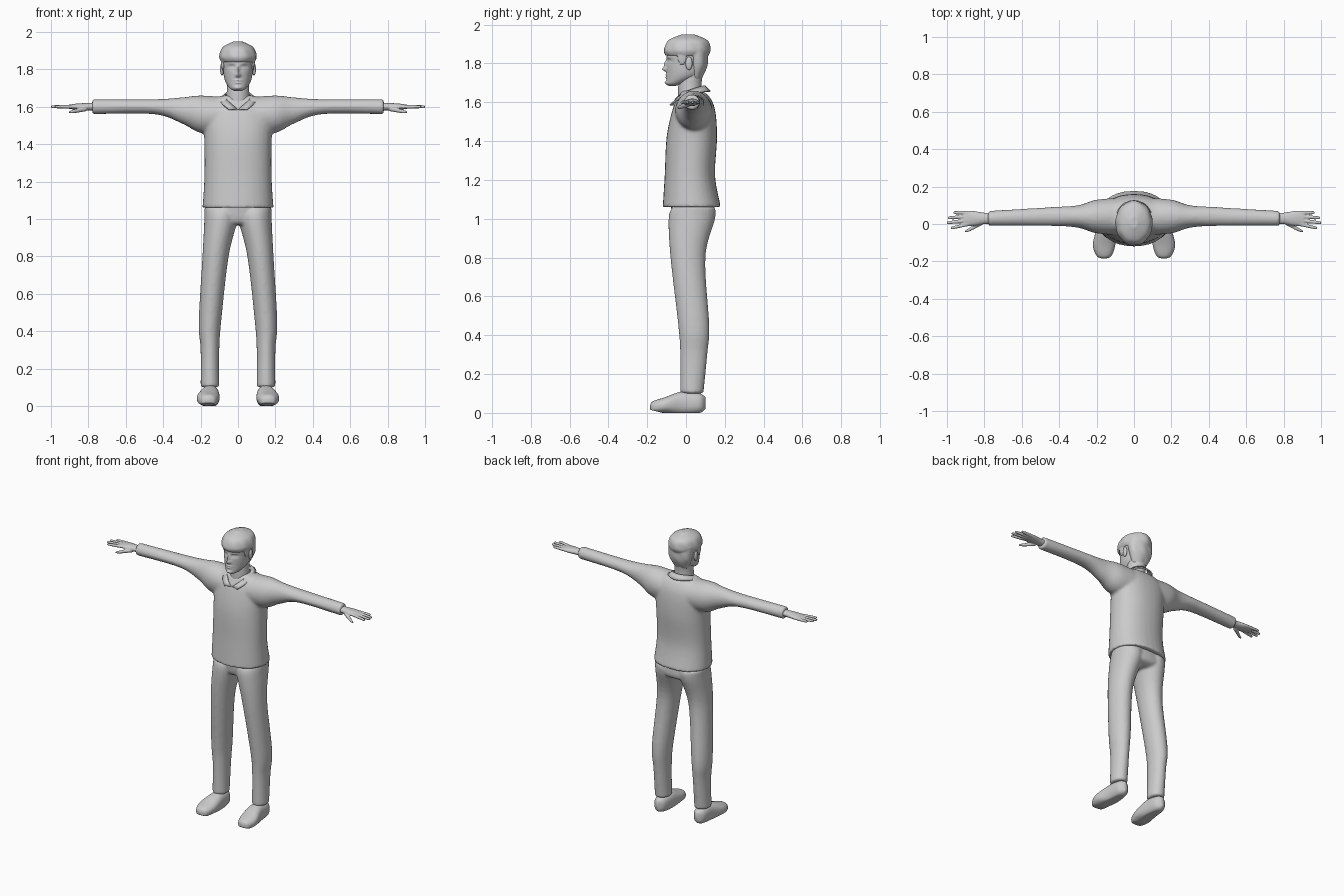
import bpy, bmesh, math
from mathutils import Matrix

if "Cube" in bpy.data.objects:
    bpy.data.objects.remove(bpy.data.objects["Cube"])

SHADE = (0.6, 0.6, 0.6, 1)
SIDES = {"left": 1, "right": -1}
grey = bpy.data.materials.new("plain_grey")
grey.use_nodes = True
grey.diffuse_color = SHADE
grey.node_tree.nodes["Principled BSDF"].inputs["Base Color"].default_value = SHADE


def spline(rings, steps):
    """Smooth curve through the rings."""
    path = []
    last = len(rings) - 1
    for i in range(last):
        before, start = rings[max(i - 1, 0)], rings[i]
        end, after = rings[i + 1], rings[min(i + 2, last)]
        for k in range(steps):
            t = k / steps
            path.append([b + t * (c - a) / 2 + t * t * (a - 2.5 * b + 2 * c - d / 2)
                         + t ** 3 * (1.5 * (b - c) + (d - a) / 2)
                         for a, b, c, d in zip(before, start, end, after)])
    return path + [rings[-1]]


def loft(bm, rings, axis="z", side=1, segments=32, steps=6, power=1):
    """Closed loft. A ring is (position, centre, centre, radius, radius);
    the first centre may be left out where it is zero."""
    rings = [r if len(r) == 5 else (r[0], 0, *r[1:]) for r in rings]
    loops = []
    for position, centre_u, centre_v, radius_u, radius_v in spline(rings, steps):
        loop = []
        for k in range(segments):
            angle = math.tau * k / segments
            c, s = math.cos(angle), math.sin(angle)
            u = centre_u + radius_u * math.copysign(abs(c) ** power, c)
            v = centre_v + radius_v * math.copysign(abs(s) ** power, s)
            x, y, z = {"z": (u, v, position), "x": (position, u, v), "y": (u, position, v)}[axis]
            loop.append(bm.verts.new((x * side, y, z)))
        loops.append(loop)
    for low, high in zip(loops, loops[1:]):
        for k in range(segments):
            n = (k + 1) % segments
            bm.faces.new((low[k], low[n], high[n], high[k]))
    bm.faces.new(loops[0])
    bm.faces.new(loops[-1])


def ellipsoid(bm, centre, radii):
    matrix = Matrix.Translation(centre) @ Matrix.Diagonal((*radii, 1))
    bmesh.ops.create_uvsphere(bm, u_segments=20, v_segments=12, radius=1, matrix=matrix)


def finish(name, bm, voxel=0, smooth=0):
    """Turn the bmesh into an object, optionally blended into a single skin."""
    bmesh.ops.recalc_face_normals(bm, faces=bm.faces)
    mesh = bpy.data.meshes.new(name)
    bm.to_mesh(mesh)
    bm.free()
    mesh.materials.append(grey)
    part = bpy.data.objects.new(name, mesh)
    bpy.context.collection.objects.link(part)
    if voxel:
        blend = part.modifiers.new("blend", "REMESH")
        blend.mode, blend.voxel_size, blend.use_smooth_shade = "VOXEL", voxel, True
        soften = part.modifiers.new("soften", "SMOOTH")
        soften.factor, soften.iterations = 0.5, smooth
    bpy.ops.object.select_all(action="DESELECT")
    bpy.context.view_layer.objects.active = part
    part.select_set(True)
    bpy.ops.object.shade_smooth_by_angle(angle=math.radians(50))
    return part


# Shirt: torso and both sleeves blended together
bm = bmesh.new()
loft(bm, [(1.06, .03, .19, .15), (1.22, .02, .18, .13), (1.42, .03, .18, .13),
          (1.56, .04, .19, .11), (1.63, .04, .16, .08), (1.66, .03, .08, .05)], power=.9)
for side in SIDES.values():
    loft(bm, [(.06, .04, 1.55, .1, .1), (.2, .04, 1.56, .09, .1), (.3, .04, 1.58, .06, .07),
              (.45, .04, 1.6, .05, .04), (.78, .03, 1.6, .04, .04)], "x", side)
finish("shirt", bm, .009, 6)

# Trousers: pelvis and two legs blended together
bm = bmesh.new()
loft(bm, [(.97, .03, .1, .08), (1, .04, .17, .11), (1.1, .03, .17, .11)], power=.9)
for side in SIDES.values():
    loft(bm, [(.1, .15, .03, .05, .06), (.3, .15, .04, .05, .07), (.45, .15, .04, .06, .08),
              (.8, .12, .01, .07, .09), (1, .09, .03, .09, .12), (1.06, .09, .04, .09, .11)], side=side)
finish("trousers", bm, .009, 5)

# Shoes: lofted from toe to heel, flat underneath with a raised toe
for label, side in SIDES.items():
    bm = bmesh.new()
    loft(bm, [(-.185, .16, .03, .01, .01), (-.17, .16, .03, .04, .03), (-.11, .16, .04, .06, .04),
              (-.02, .15, .05, .05, .06), (.07, .15, .05, .04, .05), (.1, .15, .05, .01, .03)],
         "y", side, power=.85)
    for v in bm.verts:
        v.co.z = max(v.co.z, 0, (-.12 - v.co.y) / 4)
    finish(label + "_shoe", bm)

# Hands: palm, four fanned fingers and a lowered thumb
for label, side in SIDES.items():
    bm = bmesh.new()
    loft(bm, [(.75, .03, 1.6, .03, .02), (.8, .03, 1.6, .03, .02), (.86, .03, 1.6, .04, .017),
              (.91, .03, 1.6, .04, .01)], "x", side)
    for i in range(4):
        root, tip = .02 * i, .027 * i - .02
        reach = 1 - .012 * (i - 1.3) ** 2
        loft(bm, [(.88, root, 1.6, .01, .01), (reach - .01, tip, 1.6, .008, .008),
                  (reach, tip, 1.6, .003, .003)], "x", side, segments=12)
    loft(bm, [(.81, .01, 1.59, .014, .014), (.88, -.03, 1.575, .01, .01),
              (.905, -.04, 1.57, .004, .004)], "x", side, segments=12)
    finish(label + "_hand", bm, .004, 2)

# Neck
bm = bmesh.new()
loft(bm, [(1.58, .03, .07, .07), (1.68, .02, .06, .06), (1.76, .03, .06, .06)])
finish("neck", bm)

# Head, with the face pushed in and out of its front
bm = bmesh.new()
loft(bm, [(1.685, -.07, .02, .02), (1.7, -.05, .045, .05), (1.74, -.01, .07, .09),
          (1.8, 0, .08, .1), (1.88, .01, .085, .1), (1.93, .01, .03, .04)], segments=96, steps=14)
# each feature: x, z, width, height, push towards the back
face = {"nose_tip": (0, 1.77, .013, .011, -.02), "nose_bridge": (0, 1.795, .008, .02, -.014),
        "socket": (.034, 1.812, .018, .01, .011), "eyeball": (.034, 1.81, .011, .006, -.006),
        "brow": (.034, 1.834, .02, .007, -.005), "upper_lip": (0, 1.741, .02, .005, -.006),
        "lower_lip": (0, 1.728, .017, .005, -.006), "chin": (0, 1.7, .02, .01, -.01)}
for v in bm.verts:
    if v.co.y < -.02:
        x, z = abs(v.co.x), v.co.z
        v.co.y += sum(push * math.exp(-((x - fx) / width) ** 2 - ((z - fz) / height) ** 2)
                      for fx, fz, width, height, push in face.values())
finish("head", bm)

# Ears
for label, side in SIDES.items():
    bm = bmesh.new()
    ellipsoid(bm, (.086 * side, .015, 1.8), (.01, .018, .034))
    finish(label + "_ear", bm)

# Hair: fringed cap, nape and sideburns, broken into soft locks
bm = bmesh.new()
loft(bm, [(1.84, .005, .09, .11), (1.87, .005, .1, .12), (1.92, .01, .08, .1),
          (1.95, .01, .02, .03)], segments=64)
loft(bm, [(1.72, .05, .05, .03), (1.79, .06, .08, .05), (1.88, .05, .09, .06)], segments=64)
for side in SIDES.values():
    ellipsoid(bm, (.08 * side, -.02, 1.84), (.01, .025, .05))
for v in bm.verts:
    angle = math.atan2(v.co.y, v.co.x)
    lock = 1 + .016 * math.sin(9 * angle + 30 * v.co.z) * math.cos(40 * v.co.z)
    v.co.x *= lock
    v.co.y *= lock
finish("hair", bm, .005, 3)


def collar_edge(bm, side, opening, width, depth, drop):
    """Half of a collar edge, sweeping from the front opening to the nape."""
    row = []
    for k in range(13):
        t = k / 12
        angle = opening + (math.pi - opening) * t
        row.append(bm.verts.new((side * width * math.sin(angle), .015 - depth * math.cos(angle),
                                 1.685 - .1 * (1 - t) ** 2 - drop * t)))
    return row


# Collar: folded band whose wide front opening leaves two pointed flaps
bm = bmesh.new()
for side in SIDES.values():
    inner = collar_edge(bm, side, .05, .07, .08, 0)
    outer = collar_edge(bm, side, .5, .1, .11, .03)
    for k in range(len(inner) - 1):
        bm.faces.new((inner[k], inner[k + 1], outer[k + 1], outer[k]))
bmesh.ops.remove_doubles(bm, verts=bm.verts, dist=.001)
collar = finish("collar", bm)
cloth = collar.modifiers.new("cloth", "SOLIDIFY")
cloth.thickness, cloth.offset = .008, 0
